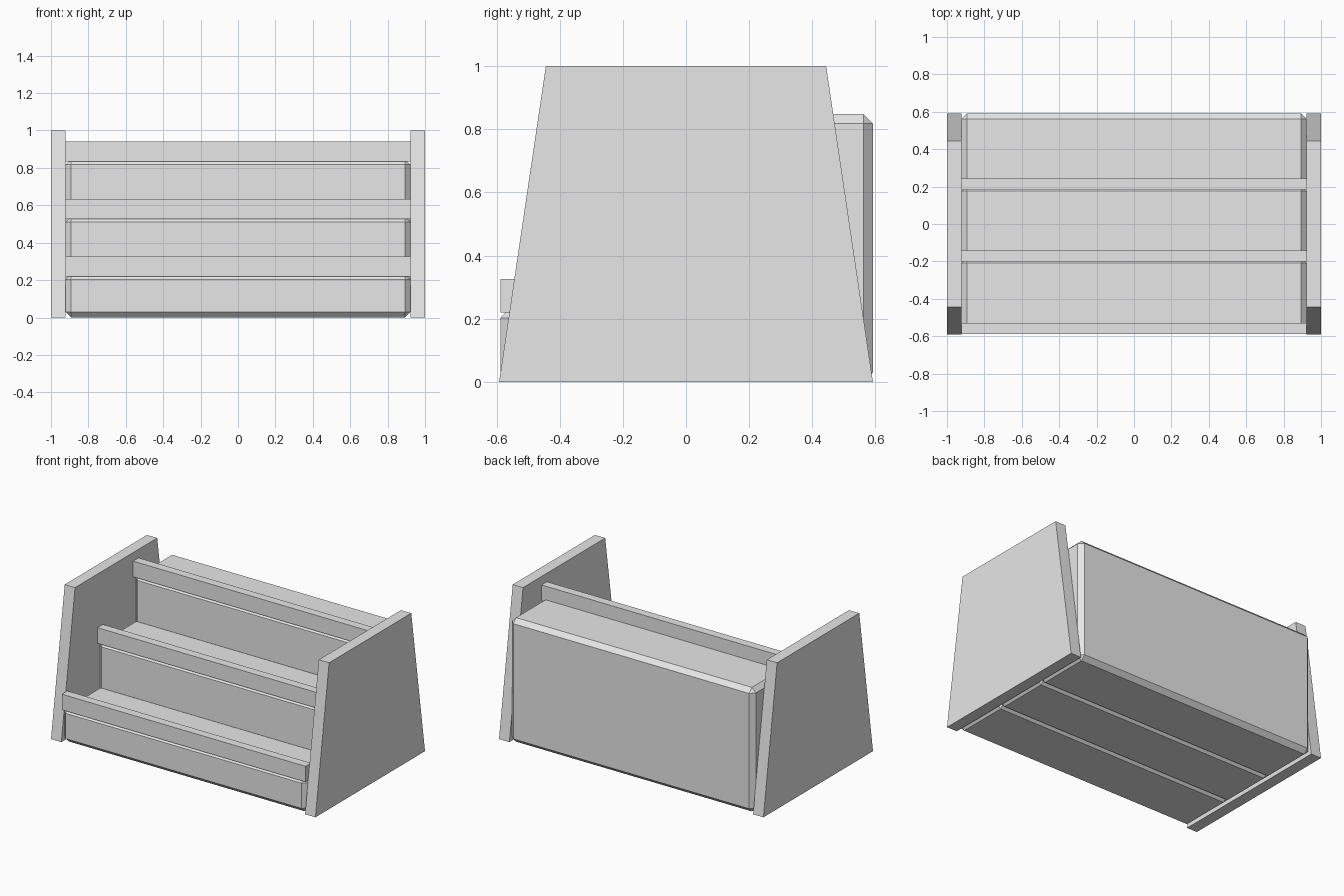
import bpy
import bmesh

if "Cube" in bpy.data.objects:
    bpy.data.objects.remove(bpy.data.objects["Cube"], do_unlink=True)

grey = bpy.data.materials.new("plain_grey")
grey.use_nodes = True
colour = (0.8, 0.8, 0.8, 1)
grey.diffuse_color = colour
grey.node_tree.nodes["Principled BSDF"].inputs["Base Color"].default_value = colour

HALF = 0.922      # inner half width between the end panels
CHAMFER = 0.03
BACK = 0.592
STEPS = 3


def add_object(name, bm):
    bmesh.ops.recalc_face_normals(bm, faces=bm.faces)
    mesh = bpy.data.meshes.new(name)
    bm.to_mesh(mesh)
    bm.free()
    mesh.materials.append(grey)
    obj = bpy.data.objects.new(name, mesh)
    bpy.context.collection.objects.link(obj)
    return obj


def extrude_profile(name, profile, x0, x1):
    """Extrude a closed (y, z) profile along x."""
    bm = bmesh.new()
    face = bm.faces.new([bm.verts.new((x0, y, z)) for y, z in profile])
    ext = bmesh.ops.extrude_face_region(bm, geom=[face])["geom"]
    verts = [v for v in ext if isinstance(v, bmesh.types.BMVert)]
    bmesh.ops.translate(bm, verts=verts, vec=(x1 - x0, 0, 0))
    return add_object(name, bm)


def box(name, y0, y1, z0, z1):
    profile = [(y0, z0), (y1, z0), (y1, z1), (y0, z1)]
    return extrude_profile(name, profile, -HALF, HALF)


# Three chamfered step blocks, each with a raised lip along its front edge
for i in range(STEPS):
    front = -BACK + 0.005 + 0.3855 * i
    top = 0.233 + 0.3075 * i
    block = box(f"step_block_{i + 1}", front, front + 0.408, 0, top)
    bevel = block.modifiers.new("chamfer", "BEVEL")
    bevel.width = CHAMFER
    bevel.segments = 1
    box(f"step_lip_{i + 1}", front, front + 0.059, top - 0.014, top + 0.093)

# Tapered end panels
panel = [(-BACK, 0), (BACK, 0), (0.444, 1), (-0.444, 1)]
for side, sign in (("left", 1), ("right", -1)):
    extrude_profile(f"{side}_end_panel", panel, sign * HALF, sign)
